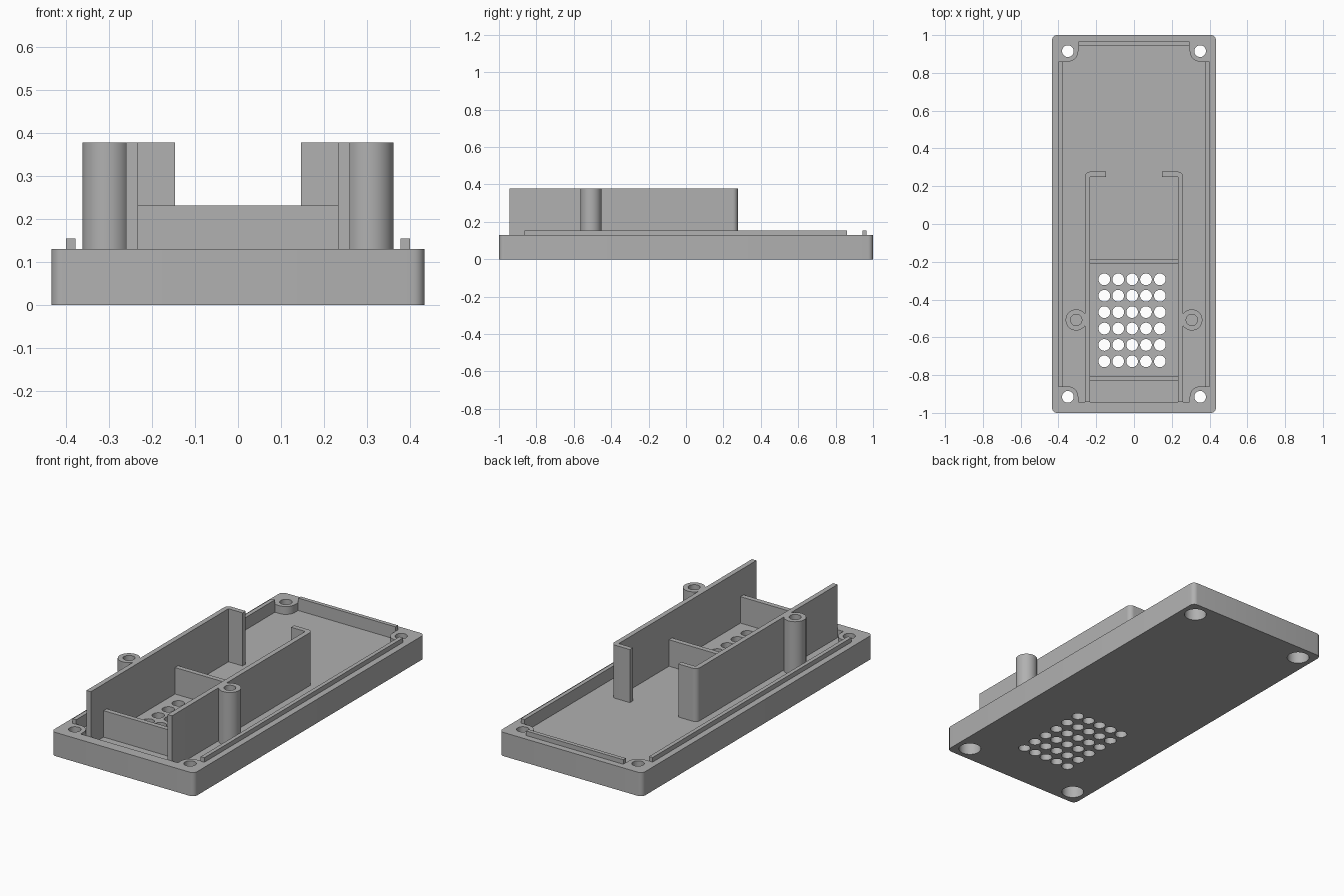
import bpy, bmesh
from math import sin, cos, pi, radians

cube = bpy.data.objects.get("Cube")
if cube:
    bpy.data.objects.remove(cube, do_unlink=True)

grey = bpy.data.materials.new("matte grey")
grey.use_nodes = True
grey.diffuse_color = (0.44, 0.44, 0.44, 1)
grey.node_tree.nodes["Principled BSDF"].inputs["Base Color"].default_value = (0.44, 0.44, 0.44, 1)

FLOOR, RIM, TOP = 0.087, 0.13, 0.378
HALF_X, IN_X, IN_Y = 0.434, 0.378, 0.943
BOSS_X, BOSS_Y, BOSS_R, HOLE_R = 0.35, 0.915, 0.055, 0.031
SINK = 0.01


def arc(cx, cy, r, a0, a1, n=10):
    """Points along an arc, angles in degrees."""
    steps = [radians(a0 + (a1 - a0) * i / n) for i in range(n + 1)]
    return [(cx + r * cos(a), cy + r * sin(a)) for a in steps]


def circle(cx, cy, r, n=40):
    return arc(cx, cy, r, 0, 360, n)[:-1]


def rect(x0, x1, y0, y1):
    return [(x0, y0), (x1, y0), (x1, y1), (x0, y1)]


def prisms(name, profiles, z0, z1):
    """One object made of flat outlines extruded from z0 to z1."""
    bm = bmesh.new()
    for pts in profiles:
        low = [bm.verts.new((x, y, z0)) for x, y in pts]
        high = [bm.verts.new((x, y, z1)) for x, y in pts]
        bm.faces.new(low)
        bm.faces.new(high)
        for i in range(len(pts)):
            j = (i + 1) % len(pts)
            bm.faces.new((low[i], low[j], high[j], high[i]))
    bmesh.ops.recalc_face_normals(bm, faces=bm.faces)
    mesh = bpy.data.meshes.new(name)
    bm.to_mesh(mesh)
    bm.free()
    mesh.materials.append(grey)
    ob = bpy.data.objects.new(name, mesh)
    bpy.context.collection.objects.link(ob)
    return ob


def select(ob):
    bpy.ops.object.select_all(action='DESELECT')
    ob.select_set(True)
    bpy.context.view_layer.objects.active = ob


def cut(ob, profiles, z0, z1):
    """Subtract extruded outlines from an object."""
    cutter = prisms("cutter", profiles, z0, z1)
    cutter.hide_render = True
    mod = ob.modifiers.new("cut", 'BOOLEAN')
    mod.operation, mod.solver, mod.object = 'DIFFERENCE', 'EXACT', cutter
    select(ob)
    bpy.ops.object.modifier_apply(modifier=mod.name)
    bpy.data.objects.remove(cutter, do_unlink=True)


def smooth(ob):
    select(ob)
    bpy.ops.object.shade_smooth_by_angle(angle=radians(30))


def mirror_x(pts):
    return [(-x, y) for x, y in pts]


# Tray block with rounded vertical corners
r = 0.027
outline = []
for sx, sy, a in ((1, 1, 0), (-1, 1, 90), (-1, -1, 180), (1, -1, 270)):
    outline += arc(sx * (HALF_X - r), sy * (1 - r), r, a, a + 90, 6)
tray = prisms("tray", [outline], 0, RIM)

# Recess that leaves a rounded screw boss in each corner
quarter = [(IN_X, BOSS_Y - BOSS_R)] + arc(BOSS_X, BOSS_Y, BOSS_R, 270, 180)
quarter += [(BOSS_X - BOSS_R, IN_Y)]
back = quarter + mirror_x(quarter)[::-1]
recess = back + [(x, -y) for x, y in back[::-1]]
cut(tray, [recess], FLOOR, RIM + 0.1)

# Screw holes, counterbores below, and the vent grid
corners = [(sx * BOSS_X, sy * BOSS_Y) for sx in (-1, 1) for sy in (-1, 1)]
vents = [(-0.01 + 0.0735 * (i - 2), -0.51 + 0.0868 * (j - 2.5))
         for i in range(5) for j in range(6)]
cut(tray, [circle(x, y, HOLE_R) for x, y in corners + vents], -0.1, RIM + 0.1)
cut(tray, [circle(x, y, 0.057) for x, y in corners], -0.1, 0.075)
smooth(tray)

# Locating lips on the rim
side_lip = rect(IN_X, 0.4, -0.863, 0.86)
prisms("rim_lips", [side_lip, mirror_x(side_lip), rect(-0.295, 0.295, IN_Y, 0.965)], RIM, 0.155)

# Tall side walls with hooked, rounded back ends
wall = [(0.233, -IN_Y), (0.26, -IN_Y)] + arc(0.233, 0.25, 0.027, 0, 90, 8)
wall += [(0.147, 0.277), (0.147, 0.25), (0.233, 0.25)]
for side, pts in (("left", wall), ("right", mirror_x(wall))):
    smooth(prisms(side + "_wall", [pts], FLOOR - SINK, TOP))

# Low cross dividers around the vents
for name, y in (("front_divider", -0.832), ("rear_divider", -0.213)):
    prisms(name, [rect(-0.235, 0.235, y, y + 0.027)], FLOOR - SINK, 0.232)

# Screw posts beside the walls
for side, x in (("left", 0.306), ("right", -0.306)):
    post = prisms(side + "_post", [circle(x, -0.508, 0.056)], FLOOR - SINK, TOP)
    cut(post, [circle(x, -0.508, 0.03)], FLOOR, TOP + 0.1)
    smooth(post)
